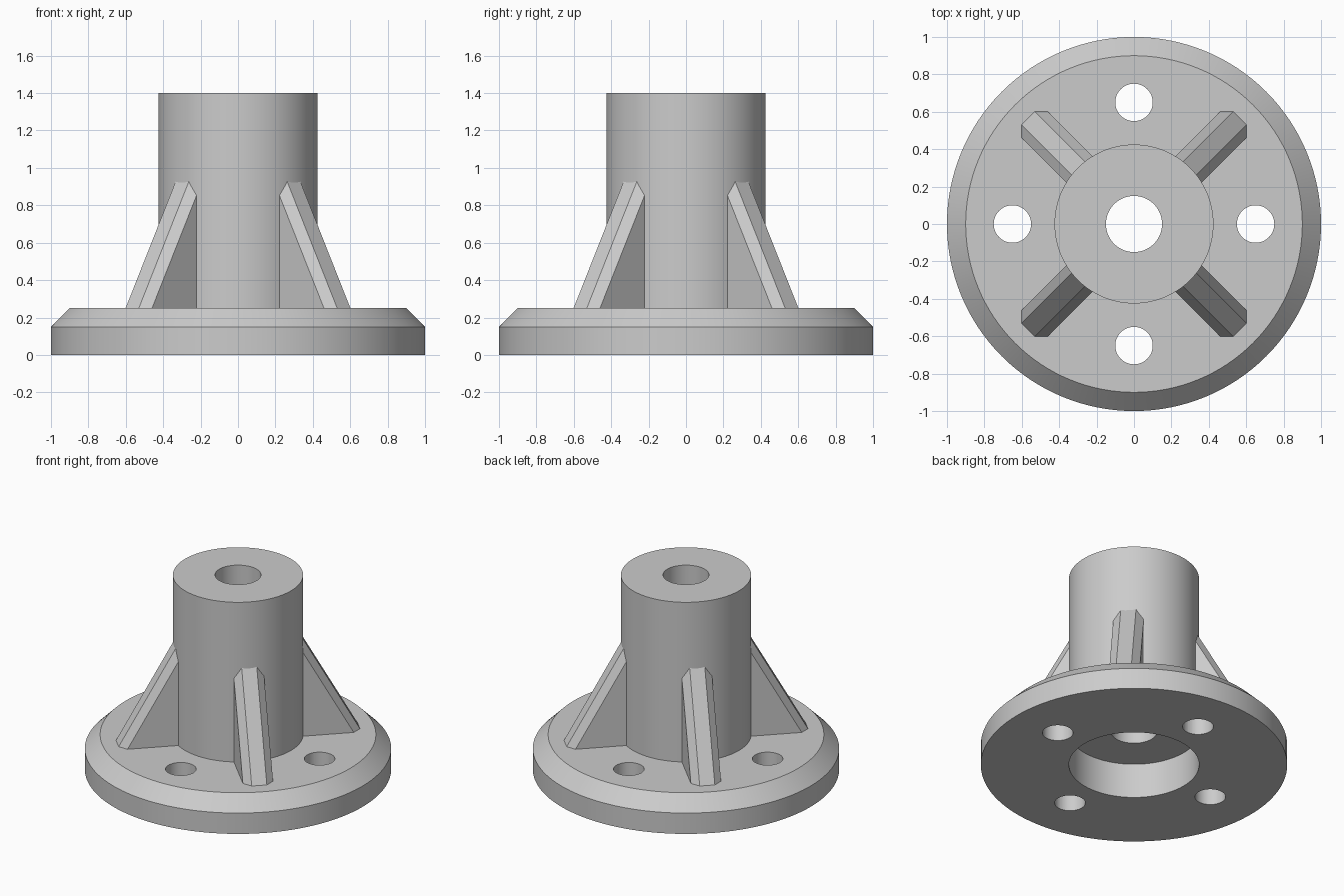
import bpy, bmesh, math
from mathutils import Matrix

if "Cube" in bpy.data.objects:
    bpy.data.objects.remove(bpy.data.objects["Cube"], do_unlink=True)

SIDES = 128
FLANGE_TOP, HUB_TOP = 0.25, 1.4
HUB_R, BORE_R = 0.425, 0.15

# Single grey finish
grey = bpy.data.materials.new("machined grey")
grey.use_nodes = True
colour = (0.6, 0.6, 0.6, 1)
grey.diffuse_color = colour
grey.node_tree.nodes["Principled BSDF"].inputs["Base Color"].default_value = colour


def make_object(name, bm):
    bmesh.ops.recalc_face_normals(bm, faces=bm.faces)
    mesh = bpy.data.meshes.new(name)
    bm.to_mesh(mesh)
    bm.free()
    mesh.materials.append(grey)
    obj = bpy.data.objects.new(name, mesh)
    bpy.context.collection.objects.link(obj)
    return obj


def activate(obj):
    bpy.ops.object.select_all(action="DESELECT")
    obj.select_set(True)
    bpy.context.view_layer.objects.active = obj


def smooth(obj):
    activate(obj)
    bpy.ops.object.shade_smooth_by_angle(angle=math.radians(30))


def lathe(name, profile):
    """Revolve a closed (radius, height) profile around z."""
    bm = bmesh.new()
    rings = []
    for i in range(SIDES):
        a = math.tau * i / SIDES
        rings.append([bm.verts.new((r * math.cos(a), r * math.sin(a), z))
                      for r, z in profile])
    n = len(profile)
    for i in range(SIDES):
        here, there = rings[i], rings[(i + 1) % SIDES]
        for j in range(n):
            k = (j + 1) % n
            bm.faces.new((here[j], there[j], there[k], here[k]))
    return make_object(name, bm)


# Round flange with a bevelled rim and a wide recess underneath
flange = lathe("flange", [(HUB_R, 0), (1, 0), (1, 0.15),
                          (0.9, FLANGE_TOP), (HUB_R, FLANGE_TOP)])

# Four bolt holes, cut in one go
bm = bmesh.new()
for i in range(4):
    spot = Matrix.Rotation(i * math.pi / 2, 4, "Z") @ Matrix.Translation((0.65, 0, 0.1))
    bmesh.ops.create_cone(bm, cap_ends=True, segments=64, radius1=0.1,
                          radius2=0.1, depth=1, matrix=spot)
cutter = make_object("bolt_hole_cutter", bm)
cutter.hide_render = True
cut = flange.modifiers.new("bolt holes", "BOOLEAN")
cut.operation = "DIFFERENCE"
cut.solver = "EXACT"
cut.object = cutter
activate(flange)
bpy.ops.object.modifier_apply(modifier=cut.name)
bpy.data.objects.remove(cutter, do_unlink=True)
smooth(flange)

# Upright hub with a through bore
hub = lathe("hub", [(BORE_R, FLANGE_TOP), (HUB_R, FLANGE_TOP),
                    (HUB_R, HUB_TOP), (BORE_R, HUB_TOP)])
smooth(hub)

# Four sloping ribs with chamfered outer edges, set on the diagonals
INNER, OUTER, HALF, CHAMFER, SLOPE = 0.41, 0.8, 0.1, 0.05, 1.79
corner_names = ("back_left", "back_right", "front_right", "front_left")
for i, corner in enumerate(corner_names):
    bm = bmesh.new()
    for side in (-1, 1):
        for reach, t in ((OUTER - CHAMFER, HALF), (OUTER, HALF - CHAMFER)):
            bm.verts.new((reach, side * t, FLANGE_TOP))
            bm.verts.new((INNER, side * t, FLANGE_TOP + SLOPE * (reach - INNER)))
        bm.verts.new((INNER, side * HALF, FLANGE_TOP))
    bmesh.ops.convex_hull(bm, input=bm.verts)
    bmesh.ops.dissolve_limit(bm, angle_limit=0.01, verts=bm.verts, edges=bm.edges)
    bm.transform(Matrix.Rotation(math.pi / 4 + i * math.pi / 2, 4, "Z"))
    make_object(corner + "_rib", bm)
